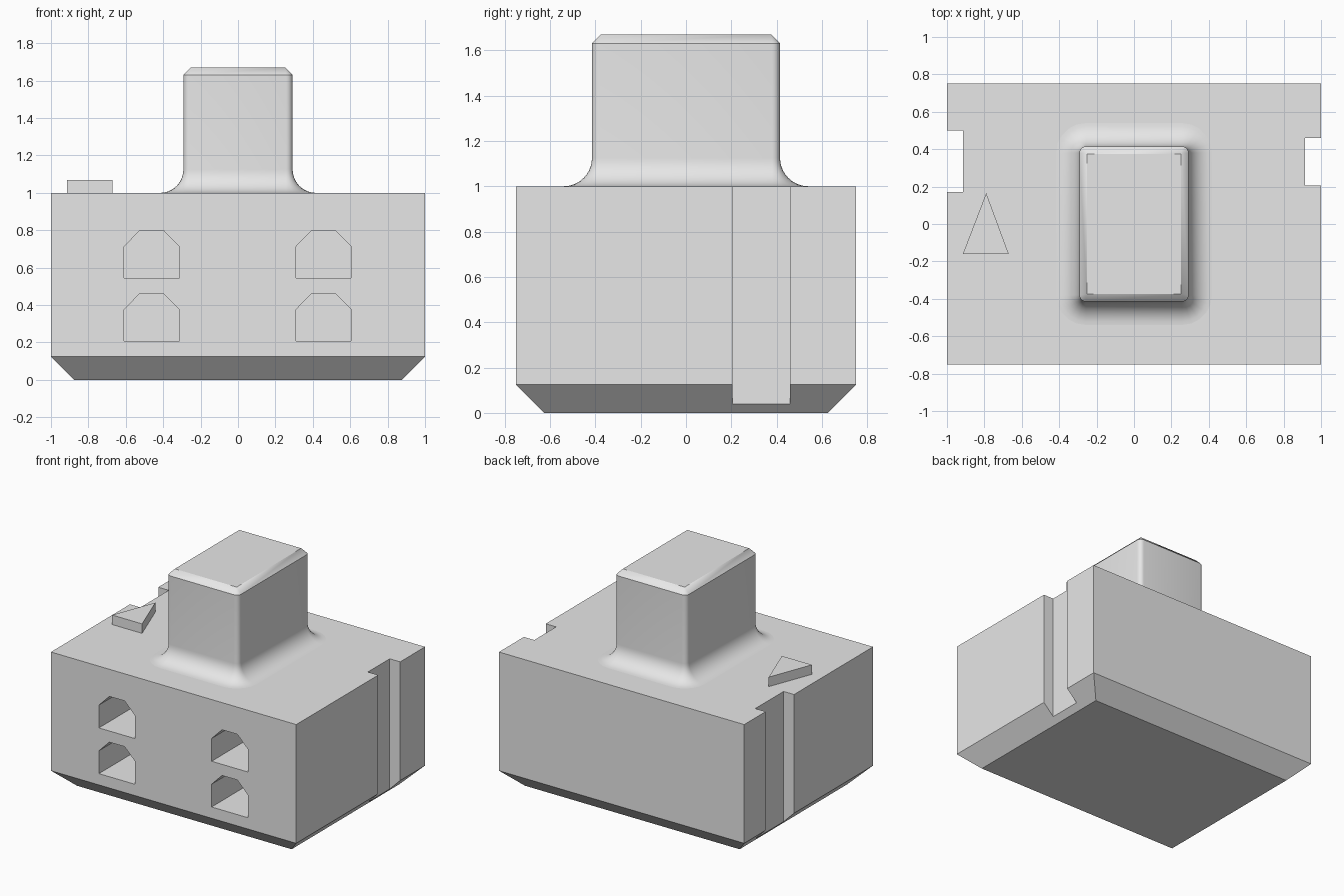
import bpy, bmesh, math
from mathutils import Vector

if "Cube" in bpy.data.objects:
    bpy.data.objects.remove(bpy.data.objects["Cube"], do_unlink=True)

GREY = (0.8, 0.8, 0.8, 1.0)
mat = bpy.data.materials.new("light grey plastic")
mat.use_nodes = True
mat.diffuse_color = GREY
bsdf = next(n for n in mat.node_tree.nodes if n.type == 'BSDF_PRINCIPLED')
bsdf.inputs["Base Color"].default_value = GREY


def finish(bm, name):
    bmesh.ops.recalc_face_normals(bm, faces=bm.faces)
    me = bpy.data.meshes.new(name)
    bm.to_mesh(me)
    bm.free()
    me.materials.append(mat)
    ob = bpy.data.objects.new(name, me)
    bpy.context.collection.objects.link(ob)
    return ob


def prism(name, points, direction):
    """Extrude a flat outline along a direction."""
    bm = bmesh.new()
    face = bm.faces.new([bm.verts.new(p) for p in points])
    new = bmesh.ops.extrude_face_region(bm, geom=[face])["geom"]
    bmesh.ops.translate(bm, vec=Vector(direction),
                        verts=[v for v in new if isinstance(v, bmesh.types.BMVert)])
    return finish(bm, name)


def loft(name, rings):
    """Skin matching rings and cap both ends."""
    bm = bmesh.new()
    loops = [[bm.verts.new(p) for p in ring] for ring in rings]
    n = len(loops[0])
    for a, b in zip(loops, loops[1:]):
        for i in range(n):
            j = (i + 1) % n
            bm.faces.new((a[i], a[j], b[j], b[i]))
    bm.faces.new(loops[0])
    bm.faces.new(loops[-1])
    bmesh.ops.remove_doubles(bm, verts=bm.verts, dist=1e-5)
    return finish(bm, name)


def activate(ob):
    bpy.ops.object.select_all(action='DESELECT')
    ob.select_set(True)
    bpy.context.view_layer.objects.active = ob


def cut(target, cutter):
    cutter.hide_render = True
    mod = target.modifiers.new("cut", 'BOOLEAN')
    mod.operation = 'DIFFERENCE'
    mod.solver = 'EXACT'
    mod.object = cutter
    activate(target)
    bpy.ops.object.modifier_apply(modifier=mod.name)
    bpy.data.objects.remove(cutter, do_unlink=True)


def rectangle(x, y, z):
    return [(-x, -y, z), (x, -y, z), (x, y, z), (-x, y, z)]


# Housing block with a chamfered underside
housing = loft("housing", [rectangle(0.875, 0.625, 0),
                           rectangle(1, 0.75, 0.125),
                           rectangle(1, 0.75, 1)])

# Key slots of different widths down the two sides
for side, y0, y1 in ((-1, 0.17, 0.50), (1, 0.205, 0.46)):
    xa, xb = side * 0.915, side * 1.2
    cut(housing, prism("slot_cutter",
                       [(xa, y0, -0.1), (xb, y0, -0.1), (xb, y1, -0.1), (xa, y1, -0.1)],
                       (0, 0, 1.3)))

# Four blind sockets with clipped upper corners
for cx in (-0.4615, 0.4575):
    for z in (0.208, 0.545):
        outline = [(-0.1475, 0), (0.1475, 0), (0.1475, 0.168),
                   (0.062, 0.255), (-0.062, 0.255), (-0.1475, 0.168)]
        cut(housing, prism("socket_cutter",
                           [(cx + u, -0.85, z + w) for u, w in outline], (0, 1.1, 0)))


# Cable boss: rounded rectangle with a base fillet and a chamfered top
HX, HY, R, FILLET = 0.292, 0.415, 0.035, 0.125


def rounded_ring(offset, z, steps=5):
    r = max(R + offset, 0.0)
    cx, cy = HX + offset - r, HY + offset - r
    ring = []
    for k, (sx, sy) in enumerate(((1, 1), (-1, 1), (-1, -1), (1, -1))):
        for i in range(steps + 1):
            a = math.pi / 2 * (k + i / steps)
            ring.append((sx * cx + r * math.cos(a), sy * cy + r * math.sin(a), z))
    return ring


profile = [(FILLET * (1 - math.sin(t)), 1 + FILLET * (1 - math.cos(t)))
           for t in (math.pi / 2 * i / 10 for i in range(11))]
profile += [(0, 1.63), (-0.04, 1.67)]
boss = loft("cable_boss", [rounded_ring(o, z) for o, z in profile])
activate(boss)
bpy.ops.object.shade_smooth_by_angle(angle=math.radians(30))

# Raised triangular pin marker
prism("pin_marker", [(-0.915, -0.16, 1), (-0.67, -0.16, 1), (-0.79, 0.165, 1)], (0, 0, 0.07))
